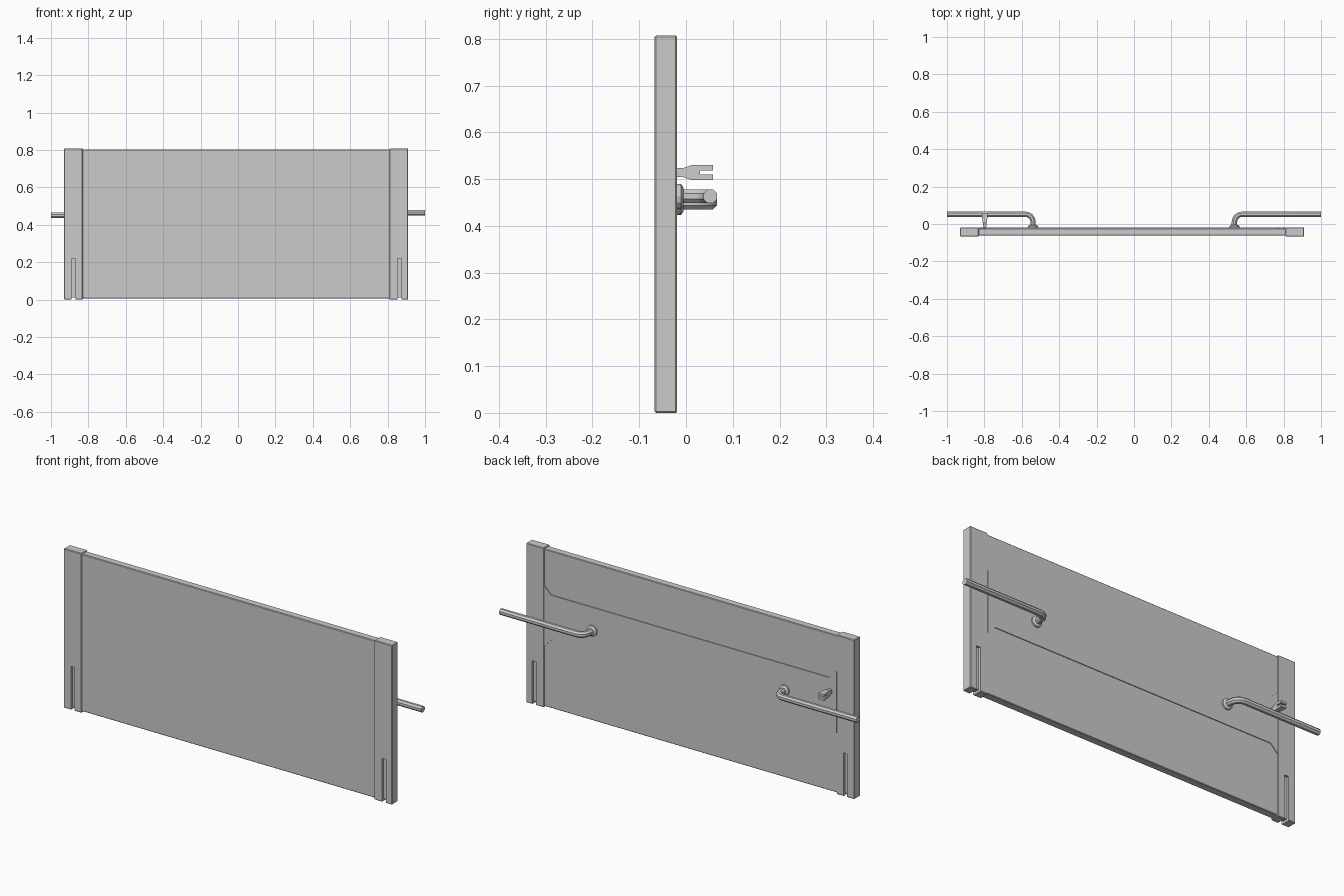
import bpy, bmesh
from mathutils import Vector
from math import sin, cos, pi

if "Cube" in bpy.data.objects:
    bpy.data.objects.remove(bpy.data.objects["Cube"])

XL, XR = -0.83, 0.81          # inner edges of the end posts
Y_FRONT, Y_BACK = -0.067, -0.019


def finish(name, bm, bevel=0.0):
    bmesh.ops.recalc_face_normals(bm, faces=bm.faces)
    mesh = bpy.data.meshes.new(name)
    bm.to_mesh(mesh)
    bm.free()
    ob = bpy.data.objects.new(name, mesh)
    bpy.context.collection.objects.link(ob)
    if bevel:
        m = ob.modifiers.new("Bevel", 'BEVEL')
        m.width, m.segments = bevel, 1
    return ob


def loft(name, rings, bevel=0.0):
    bm = bmesh.new()
    loops = [[bm.verts.new(p) for p in r] for r in rings]
    n = len(loops[0])
    for a, b in zip(loops, loops[1:]):
        for i in range(n):
            j = (i + 1) % n
            bm.faces.new((a[i], a[j], b[j], b[i]))
    bm.faces.new(loops[0][::-1])
    bm.faces.new(loops[-1])
    return finish(name, bm, bevel)


def rect(x0, x1, y, z0, z1):
    return [(x0, y, z0), (x1, y, z0), (x1, y, z1), (x0, y, z1)]


def box(name, x0, x1, y0, y1, z0, z1, bevel=0.0):
    return loft(name, [rect(x0, x1, y0, z0, z1), rect(x0, x1, y1, z0, z1)], bevel)


def cut(target, cutter):
    m = target.modifiers.new("Cut", 'BOOLEAN')
    m.operation, m.solver, m.object = 'DIFFERENCE', 'EXACT', cutter
    bpy.context.view_layer.objects.active = target
    bpy.ops.object.modifier_apply(modifier=m.name)
    bpy.data.objects.remove(cutter)


# Main board, slightly thinner than the end posts
box("board", XL - 0.01, XR + 0.01, -0.061, -0.023, 0.006, 0.802, 0.003)

# Raised band across the back, flaring into the posts
band = [(XL, 0.62), (XL + 0.04, 0.58), (XR - 0.04, 0.58), (XR, 0.62),
        (XR, 0.31), (XR - 0.04, 0.35), (XL + 0.04, 0.35), (XL, 0.31)]
loft("back_band", [[(x, y, z) for x, z in band] for y in (-0.03, Y_BACK)])

# End posts with grooves front and back, joined by a notch underneath
for side, x0, x1, sx in (("left", -0.93, XL, -0.879), ("right", XR, 0.91, 0.864)):
    post = box(side + "_post", x0, x1, Y_FRONT, Y_BACK, 0, 0.807, 0.003)
    bpy.context.view_layer.objects.active = post
    bpy.ops.object.modifier_apply(modifier="Bevel")
    for y0, y1, z in ((-0.08, -0.055, 0.22), (-0.031, -0.01, 0.22), (-0.09, 0.0, 0.012)):
        cut(post, box("cutter", sx - 0.011, sx + 0.011, y0, y1, -0.02, z))

# Bent rods with round flanges
SIDES, ROD, YC, BEND = 8, 0.015, 0.052, 0.04
for side, s, xb, z in (("left", -1, 0.54, 0.45), ("right", 1, 0.537, 0.463)):
    path = [((xb, Y_BACK - 0.003), 0)]
    for k in range(5):
        t = k * pi / 8
        path.append(((xb + BEND * (1 - cos(t)), YC - BEND + BEND * sin(t)), t))
    path.append(((1.0, YC), pi / 2))
    rings = []
    for (px, py), t in path:
        ring = []
        for i in range(SIDES):
            a = 2 * pi * (i + 0.5) / SIDES
            u, w = 1.05 * ROD * cos(a), 1.05 * ROD * sin(a)
            ring.append((s * (px + u * cos(t)), py - u * sin(t), z + w))
        rings.append(ring)
    rod = loft(side + "_rod", rings)
    flange = loft(side + "_flange", [
        [(s * xb + r * cos(2 * pi * i / 12), y, z + r * sin(2 * pi * i / 12)) for i in range(12)]
        for y, r in ((Y_BACK - 0.003, 0.027), (-0.011, 0.027), (-0.005, 0.018))])
    for ob in (rod, flange):
        bpy.ops.object.select_all(action='DESELECT')
        ob.select_set(True)
        bpy.context.view_layer.objects.active = ob
        bpy.ops.object.shade_smooth_by_angle(angle=pi / 7)

# Forked clip standing out from the back
lx, lz = -0.798, 0.514
clip = loft("clip", [rect(lx - w, lx + w, y, lz - h, lz + h) for y, w, h in (
    (Y_BACK - 0.003, 0.007, 0.010), (-0.005, 0.009, 0.010),
    (0.012, 0.012, 0.016), (0.058, 0.016, 0.016))])
cut(clip, box("cutter", lx - 0.03, lx + 0.03, 0.03, 0.07, lz - 0.004, lz + 0.004))
